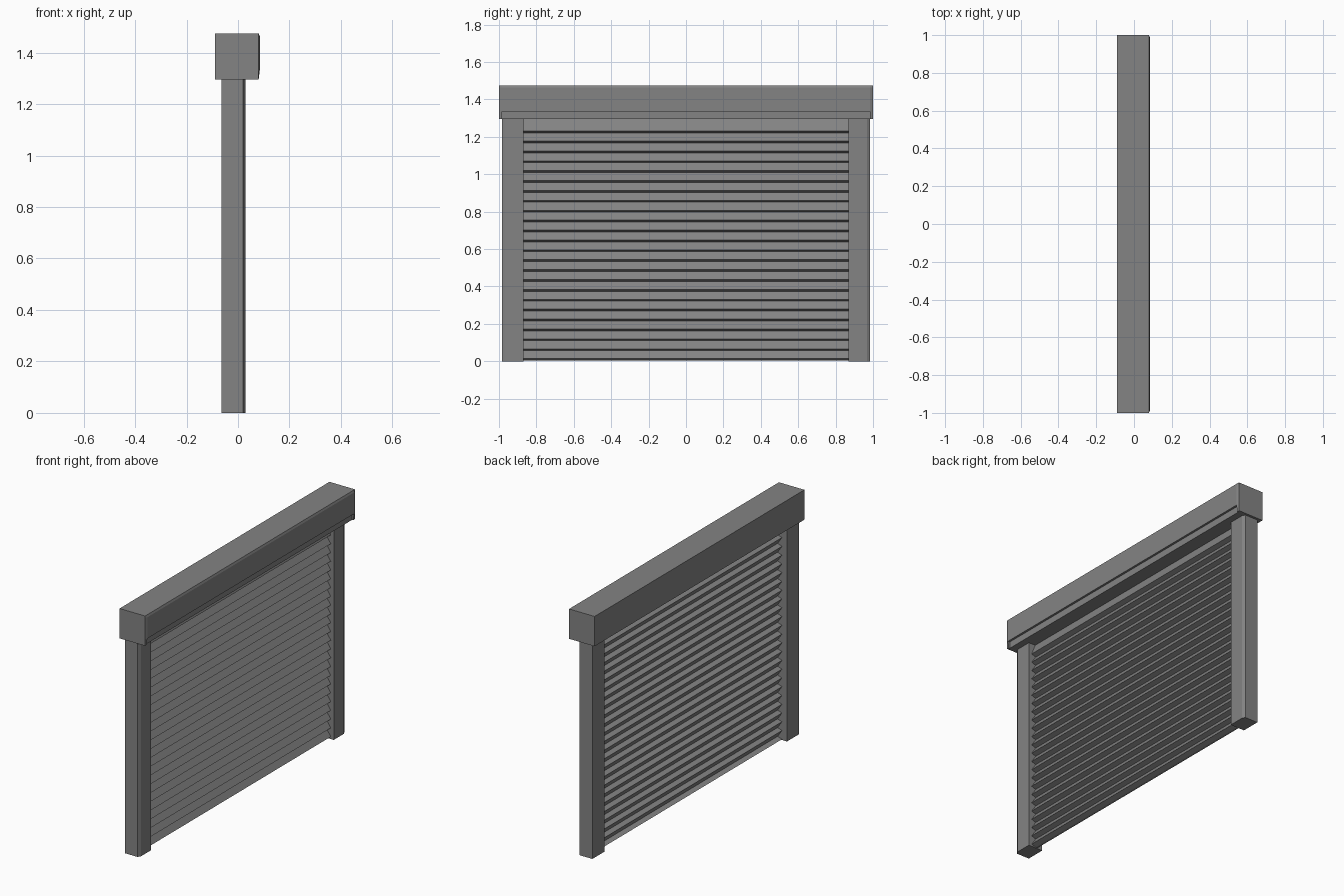
import bpy, bmesh

cube = bpy.data.objects.get("Cube")
if cube:
    bpy.data.objects.remove(cube, do_unlink=True)

grey = bpy.data.materials.new("shutter grey")
grey.use_nodes = True
colour = (0.23, 0.23, 0.23, 1)
grey.diffuse_color = colour
bsdf = next(n for n in grey.node_tree.nodes if n.type == 'BSDF_PRINCIPLED')
bsdf.inputs["Base Color"].default_value = colour


def loft(name, sections):
    """Join matching (x, z) outlines placed at successive y positions."""
    bm = bmesh.new()
    rings = [[bm.verts.new((x, y, z)) for x, z in pts] for y, pts in sections]
    bm.faces.new(rings[0])
    bm.faces.new(rings[-1])
    for a, b in zip(rings, rings[1:]):
        for i in range(len(a)):
            j = (i + 1) % len(a)
            bm.faces.new((a[i], a[j], b[j], b[i]))
    bmesh.ops.recalc_face_normals(bm, faces=bm.faces)
    mesh = bpy.data.meshes.new(name)
    bm.to_mesh(mesh)
    bm.free()
    mesh.materials.append(grey)
    obj = bpy.data.objects.new(name, mesh)
    bpy.context.collection.objects.link(obj)
    return obj


def rect(x0, x1, z0, z1):
    return [(x0, z0), (x1, z0), (x1, z1), (x0, z1)]


TOP, BASE, LIP = 1.475, 1.295, 1.335

# Roller housing with a recessed strip under the front panel
housing = [(-0.09, BASE), (0.072, BASE), (0.072, LIP), (0.085, LIP),
           (0.085, TOP - 0.012), (0.08, TOP), (-0.09, TOP)]
loft("roller_housing", [(-0.985, housing), (0.985, housing)])

# End caps, narrowing slightly towards the outside
inner = [(-0.09, BASE), (0.08, BASE), (0.085, LIP),
         (0.085, TOP - 0.012), (0.08, TOP), (-0.09, TOP)]
outer = [(min(x, 0.079), z) for x, z in inner]
# Guide posts with a chamfered outer edge
post_in = rect(-0.065, 0.03, 0, BASE)
post_out = rect(-0.065, 0.02, 0, BASE)
for side, s in (("left", 1), ("right", -1)):
    loft(side + "_end_cap", [(s * 0.985, inner), (s, outer)])
    loft(side + "_guide_post", [(s * 0.87, post_in), (s * 0.967, post_in),
                                (s * 0.985, post_out)])

# Slatted curtain: each slat leans outward to its lower edge, then steps back
PITCH, STEP, SLATS = 0.0529, 0.01, 24
BACK, FRONT, THICK = -0.025, 0.004, 0.006
edge = []
for i in range(SLATS):
    z = 0.004 + i * PITCH
    edge += [(BACK, z), (FRONT, z + STEP)]
edge.append((BACK, BASE + 0.01))
outline = [(x + THICK, z) for x, z in edge] + [(x - THICK, z) for x, z in reversed(edge)]
loft("slat_curtain", [(-0.88, outline), (0.88, outline)])
